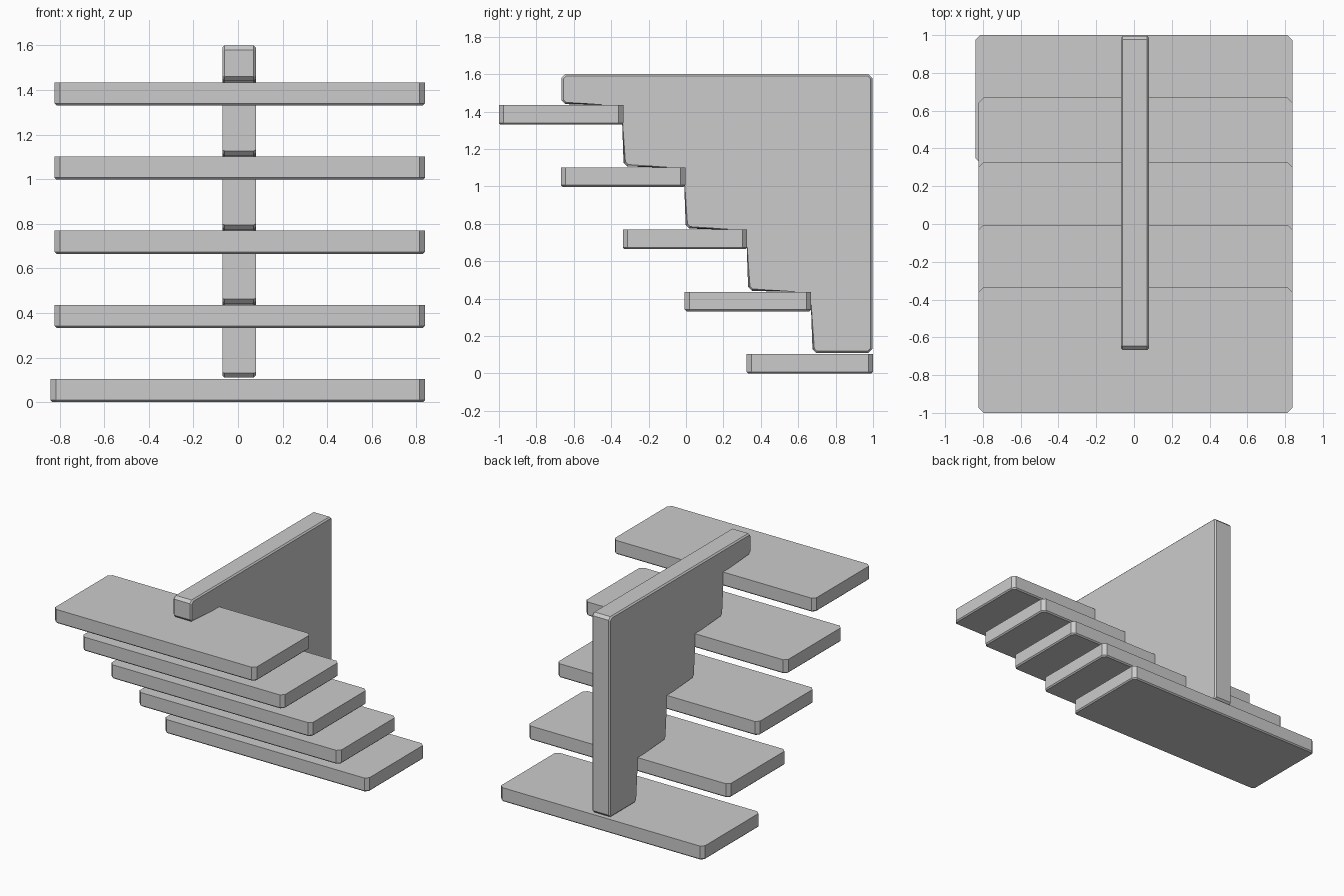
import bpy, bmesh
from mathutils import Vector

if "Cube" in bpy.data.objects:
    bpy.data.objects.remove(bpy.data.objects["Cube"])


def chamfered(points, c):
    """Cut every corner of a closed 2D outline by c."""
    out = []
    n = len(points)
    for i, p in enumerate(points):
        p = Vector(p)
        for q in (points[i - 1], points[(i + 1) % n]):
            out.append(p + (Vector(q) - p).normalized() * c)
    return out


def prism(name, outline, place, lo, hi, rim, rim_levels):
    """Extrude an outline from lo to hi, then bevel the chosen rims."""
    bm = bmesh.new()
    rings = [[bm.verts.new(place(p.x, p.y, d)) for p in outline] for d in (lo, hi)]
    n = len(outline)
    bm.faces.new(rings[0][::-1])
    bm.faces.new(rings[1])
    for i in range(n):
        j = (i + 1) % n
        bm.faces.new((rings[0][i], rings[0][j], rings[1][j], rings[1][i]))
    edges = [bm.edges.get((rings[k][i], rings[k][(i + 1) % n]))
             for k in rim_levels for i in range(n)]
    bmesh.ops.bevel(bm, geom=edges, offset=rim, offset_type='OFFSET',
                    segments=1, affect='EDGES')
    bmesh.ops.recalc_face_normals(bm, faces=bm.faces)
    mesh = bpy.data.meshes.new(name)
    bm.to_mesh(mesh)
    bm.free()
    obj = bpy.data.objects.new(name, mesh)
    bpy.context.collection.objects.link(obj)
    return obj


RISE, RUN = 0.3325, 0.331

# Five floating treads, rising toward the front; bottom one slightly wider
for i in range(5):
    x0, x1 = (-0.84 if i == 0 else -0.822), 0.838
    y0, y1 = 0.324 - RUN * i, 1.0 - RUN * i
    if i >= 2:
        y1 = y0 + 0.665
    rect = [(x0, y0), (x1, y0), (x1, y1), (x0, y1)]
    z = RISE * i
    prism(f"tread_{i + 1}", chamfered(rect, 0.025),
          lambda a, b, d: (a, b, d), z, z + 0.104, 0.009, (0,))

# Stepped central wall standing on the treads
profile = [(0.996, 0.11), (0.996, 1.6), (-0.666, 1.6), (-0.666, 1.44),
           (-0.334, 1.44), (-0.334, 1.107), (-0.002, 1.107), (-0.002, 0.775),
           (0.332, 0.775), (0.332, 0.442), (0.676, 0.442), (0.676, 0.11)]
prism("stepped_wall", chamfered(profile, 0.02),
      lambda a, b, d: (d, a, b), -0.07, 0.08, 0.01, (0, 1))
